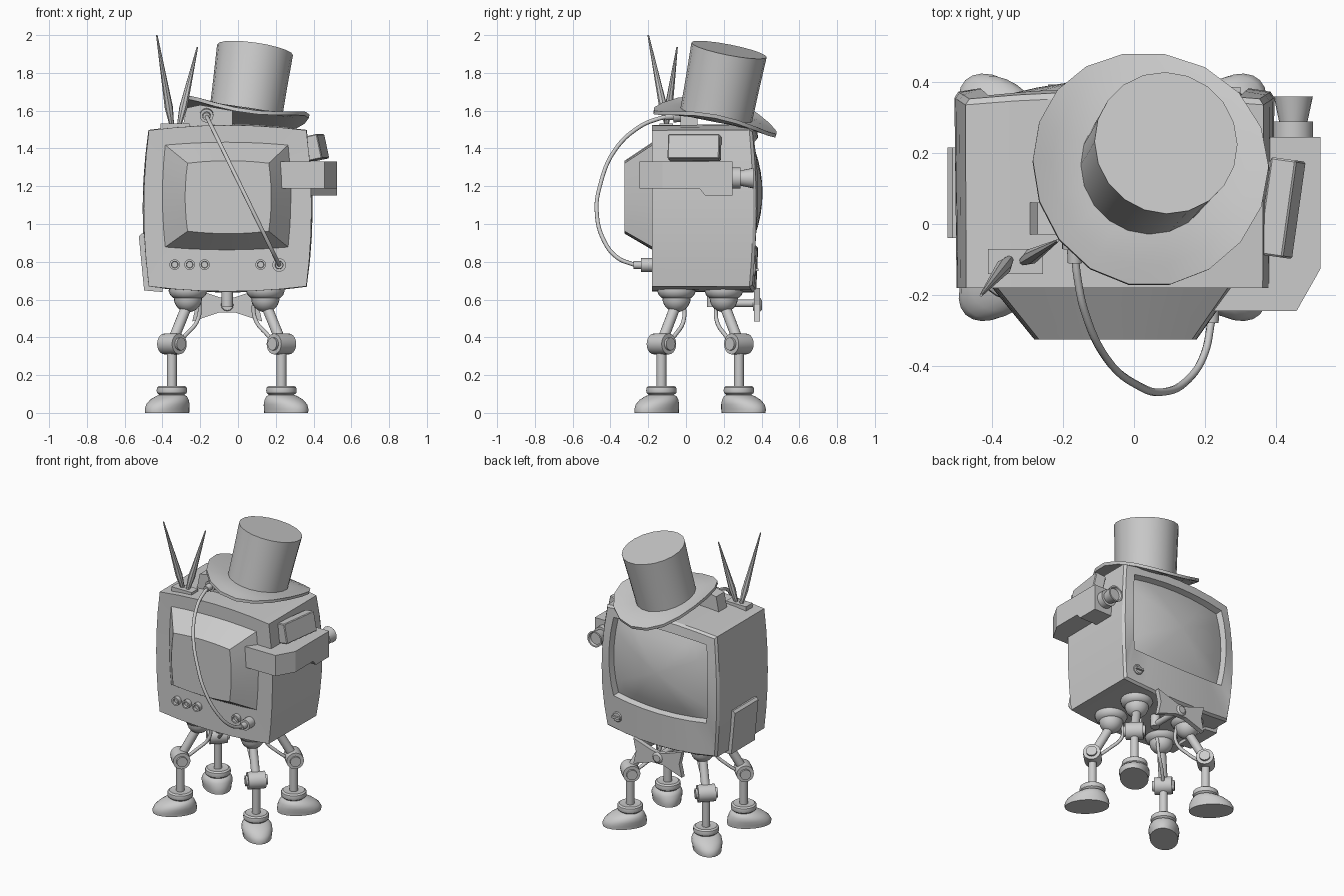
import bpy, bmesh, math
from mathutils import Vector, Matrix

if "Cube" in bpy.data.objects:
    bpy.data.objects.remove(bpy.data.objects["Cube"])

grey = bpy.data.materials.new("plain_grey")
grey.diffuse_color = (0.6, 0.6, 0.6, 1)
grey.use_nodes = True
grey.node_tree.nodes["Principled BSDF"].inputs["Base Color"].default_value = grey.diffuse_color


def finish(name, bm, smooth=35, mat=Matrix()):
    bm.transform(mat)
    bmesh.ops.recalc_face_normals(bm, faces=bm.faces)
    me = bpy.data.meshes.new(name)
    bm.to_mesh(me)
    bm.free()
    me.materials.append(grey)
    ob = bpy.data.objects.new(name, me)
    bpy.context.collection.objects.link(ob)
    bpy.context.view_layer.objects.active = ob
    ob.select_set(True)
    if smooth:
        bpy.ops.object.shade_smooth_by_angle(angle=math.radians(smooth))
    ob.select_set(False)
    return ob


def loft(name, rings, smooth=35, mat=Matrix(), cap=True):
    """Skin a list of rings that share one point count."""
    bm = bmesh.new()
    vs = [[bm.verts.new(p) for p in r] for r in rings]
    n = len(rings[0])
    for a, b in zip(vs, vs[1:]):
        for i in range(n):
            j = (i + 1) % n
            bm.faces.new((a[i], a[j], b[j], b[i]))
    if cap:
        bm.faces.new(vs[0])
        bm.faces.new(vs[-1])
    return finish(name, bm, smooth, mat)


def circle(r, z, n, sx=1, sy=1, dx=0):
    return [Vector((dx + r * sx * math.cos(t), r * sy * math.sin(t), z))
            for t in (2 * math.pi * i / n for i in range(n))]


def lathe(name, profile, mat=Matrix(), n=20, smooth=35):
    return loft(name, [circle(max(r, 0.002), z, n) for r, z in profile], smooth, mat)


def aim(a, b):
    """Matrix placing local +z along a -> b, origin at a."""
    a, b = Vector(a), Vector(b)
    return Matrix.Translation(a) @ (b - a).to_track_quat('Z', 'Y').to_matrix().to_4x4()


def rod(name, a, b, r0, r1=None, n=16):
    h = (Vector(b) - Vector(a)).length
    return lathe(name, [(r0, 0), (r0 if r1 is None else r1, h)], aim(a, b), n)


def prism(name, pts, d, mat=Matrix(), smooth=0):
    return loft(name, [[Vector((x, y, 0)) for x, y in pts],
                       [Vector((x, y, d)) for x, y in pts]], smooth, mat)


def box(name, lo, hi, mat=Matrix(), bevel=0):
    pts = [(lo[0], lo[1]), (hi[0], lo[1]), (hi[0], hi[1]), (lo[0], hi[1])]
    ob = prism(name, pts, hi[2] - lo[2], mat @ Matrix.Translation((0, 0, lo[2])))
    if bevel:
        m = ob.modifiers.new("edge", 'BEVEL')
        m.width, m.segments = bevel, 1
    return ob


def tube(name, pts, r):
    cu = bpy.data.curves.new(name, 'CURVE')
    cu.dimensions, cu.bevel_depth, cu.bevel_resolution, cu.resolution_u = '3D', r, 2, 6
    sp = cu.splines.new('BEZIER')
    sp.bezier_points.add(len(pts) - 1)
    for bp, p in zip(sp.bezier_points, pts):
        bp.co = p
        bp.handle_left_type = bp.handle_right_type = 'AUTO'
    cu.materials.append(grey)
    ob = bpy.data.objects.new(name, cu)
    bpy.context.collection.objects.link(ob)
    bpy.context.view_layer.objects.active = ob
    ob.select_set(True)
    bpy.ops.object.convert(target='MESH')
    bpy.context.object.select_set(False)


# Cabinet: barrel-sided outlines lofted from the rear hood through to the screen
def barrel(cx, cz, hw, hh, bulge, y, ybulge=0, n=6):
    pts = []
    for s in range(4):
        for i in range(n):
            t = -1 + 2 * i / n
            k = 1 - t * t
            u, v = [(t, -1), (1, t), (-t, 1), (-1, -t)][s]
            x = u * (hw + (bulge * k if s % 2 else 0))
            z = v * (hh + (0 if s % 2 else bulge * k))
            pts.append(Vector((cx + x, y + ybulge * k, cz + z)))
    return pts


CX = -0.055
shell = [barrel(-0.052, 1.142, 0.215, 0.18, 0.013, -0.325),
         barrel(-0.06, 1.148, 0.325, 0.27, 0.015, -0.178),
         barrel(CX, 1.083, 0.417, 0.413, 0.027, -0.18),
         barrel(CX, 1.083, 0.419, 0.415, 0.031, 0.335, 0.02),
         barrel(CX, 1.083, 0.408, 0.404, 0.031, 0.352, 0.02),
         barrel(CX, 1.165, 0.355, 0.27, 0.022, 0.362, 0.02),
         barrel(CX, 1.165, 0.343, 0.258, 0.022, 0.325, 0.02)]
for k in (0.8, 0.6, 0.4, 0.2, 0.05):
    shell.append(barrel(CX, 1.165, 0.343 * k, 0.258 * k, 0.022 * k,
                        0.325 + 0.08 * (1 - k * k), 0.02 * k * k))
loft("cabinet", shell, 25)

# Rear sockets and the large cable plug
for i, x in enumerate((-0.335, -0.256, -0.177, 0.12)):
    lathe(f"rear_socket_{i}", [(0.028, 0), (0.028, 0.03), (0.018, 0.03), (0.016, 0.015)],
          aim((x, -0.178, 0.785), (x, -1, 0.785)))
lathe("cable_plug", [(0.036, 0), (0.036, 0.06), (0.022, 0.06), (0.02, 0.1)],
      aim((0.218, -0.178, 0.783), (0.218, -1, 0.783)))

# Front tuning knob with a grip bar
lathe("tuning_knob", [(0.034, 0), (0.034, 0.02), (0.028, 0.026)],
      aim((0.27, 0.345, 0.757), (0.27, 1, 0.757)))
box("knob_grip", (-0.03, -0.007, 0), (0.03, 0.007, 0.04),
    aim((0.27, 0.345, 0.757), (0.27, 1, 0.757)))

# Looping cable from the hat bracket to the plug
loop = [(-0.09, 1.57), (-0.15, 1.556), (-0.245, 1.515), (-0.377, 1.39), (-0.456, 1.20),
        (-0.473, 1.07), (-0.435, 0.913), (-0.36, 0.82), (-0.27, 0.783)]
tube("cable", [(-0.166 + (1.57 - z) * 0.488, y, z) for y, z in loop], 0.011)
lathe("cable_socket", [(0.036, 0), (0.036, 0.05), (0.022, 0.05), (0.02, 0.09)],
      aim((-0.166, -0.02, 1.578), (-0.168, -0.3, 1.55)))
prism("hat_bracket", [(-0.295, 1.50), (-0.03, 1.50), (-0.03, 1.60), (-0.2, 1.63), (-0.272, 1.615)],
      0.09, Matrix(((1, 0, 0, 0), (0, 0, 1, -0.03), (0, 1, 0, 0), (0, 0, 0, 1))))

# Antennae
box("antenna_base", (-0.41, -0.14, 1.48), (-0.256, -0.07, 1.533))
for name, a, b in (("antenna_left", (-0.35, -0.10, 1.52), (-0.43, -0.20, 2.0)),
                   ("antenna_right", (-0.312, -0.105, 1.52), (-0.215, -0.047, 1.937))):
    h = (Vector(b) - Vector(a)).length
    lathe(name, [(0.012, 0), (0.022, 0.1), (0.004, h)], aim(a, b), 8)

# Tilted top hat with a curled brim
hat = Matrix.Translation((0.04, 0.16, 1.575)) @ \
    Vector((0.14, 0.19, 0.97)).to_track_quat('Z', 'Y').to_matrix().to_4x4()
inv = hat.inverted()


def brim(r, z):
    out = []
    for i in range(18):
        t = 2 * math.pi * i / 18
        p = inv.to_3x3() @ Vector((math.cos(t), math.sin(t), 0))
        p.z = 0
        p = p.normalized() * r
        p.z = z + 0.04 * math.cos(2 * t) * (max(r - 0.17, 0) / 0.16) ** 1.5
        out.append(p)
    return out


loft("hat_brim", [brim(r, z) for r, z in ((0.15, -0.012), (0.22, -0.012), (0.28, -0.012), (0.333, -0.01),
                                          (0.335, 0.01), (0.28, 0.008), (0.22, 0.008), (0.15, 0.008))], 30, hat)
lathe("hat_crown", [(0.193, 0), (0.197, 0.18), (0.203, 0.357)], hat, 20)

# Side camera arm wrapping the rear corner, with its lens
prism("side_arm", [(0.225, -0.245), (0.457, -0.245), (0.525, -0.125), (0.525, 0.245), (0.36, 0.245),
                   (0.36, -0.175), (0.225, -0.175)], 0.143, Matrix.Translation((0, 0, 1.187)))
prism("arm_step", [(0.07, 1.19), (0.1, 1.152), (0.245, 1.152), (0.245, 1.19)], 0.155,
      Matrix(((0, 0, 1, 0.37), (1, 0, 0, 0), (0, 1, 0, 0), (0, 0, 0, 1))))
lathe("lens", [(0.056, 0), (0.056, 0.045), (0.04, 0.045), (0.055, 0.115), (0.045, 0.115), (0.04, 0.1)],
      aim((0.448, 0.243, 1.243), (0.448, 1, 1.243)))
box("side_box", (-0.037, -0.138, -0.066), (0.037, 0.138, 0.066),
    Matrix.Translation((0.415, 0.045, 1.405)) @ Matrix.Rotation(math.radians(-8), 4, 'Z')
    @ Matrix.Rotation(math.radians(-12), 4, 'Y'), 0.005)

# Sloped panel on the other side
prism("side_panel", [(-0.40, 0.64), (-0.497, 0.648), (-0.525, 0.935), (-0.51, 0.95), (-0.40, 0.95)],
      0.255, Matrix(((1, 0, 0, 0), (0, 0, 1, -0.04), (0, 1, 0, 0), (0, 0, 0, 1))))

# Bow tie on its stem
bow = [(0, 0.035), (0.04, 0.04), (0.185, 0.088), (0.165, 0), (0.185, -0.088), (0.04, -0.04)]
bow += [(-x, z) for x, z in ((0.04, -0.04), (0.185, -0.088), (0.165, 0), (0.185, 0.088), (0.04, 0.04))]
bow_at = Matrix(((1, 0, 0, -0.057), (0, 0, 1, 0.36), (0, 1, 0, 0.572), (0, 0, 0, 1)))
prism("bow_tie", bow, 0.032, bow_at)
lathe("bow_knot", [(0.03, -0.005), (0.04, 0.01), (0.04, 0.03), (0.025, 0.042)], bow_at, 12)
rod("bow_stem", (-0.057, 0.12, 0.58), (-0.057, 0.36, 0.58), 0.02)
rod("stem_post", (-0.057, 0.14, 0.56), (-0.057, 0.14, 0.68), 0.03)

# Four legs, toes pointing diagonally outward
boot = [(0.139, 0, 0.035), (0.141, 0.02, 0.035), (0.132, 0.045, 0.03), (0.11, 0.07, 0.018),
        (0.085, 0.088, 0.004), (0.06, 0.098, 0)]
for sx in (-1, 1):
    for sy in (-1, 1):
        tag = ("left" if sx < 0 else "right") + ("_rear" if sy < 0 else "_front")
        ang = math.atan2(sy, sx)
        base = Matrix.Translation((-0.06 + sx * 0.29, 0.075 + sy * 0.205, 0)) @ Matrix.Rotation(ang, 4, 'Z')
        hip = Vector((-0.06 + sx * 0.205, 0.075 + sy * 0.125, 0))
        ball = [(0.075 * math.cos(a), 0.608 - 0.075 * math.sin(a)) for a in
                (math.pi / 2 * i / 6 for i in range(7))]
        lathe(f"hip_{tag}", [(0.1, 0.68), (0.102, 0.645), (0.095, 0.625), (0.08, 0.61)] + ball,
              Matrix.Translation(hip))
        rod(f"thigh_{tag}", hip + Vector((0, 0, 0.58)), base @ Vector((0, 0, 0.37)), 0.028)
        lathe(f"knee_{tag}", [(0.034, -0.07), (0.034, -0.056), (0.055, -0.056), (0.057, 0),
                              (0.055, 0.056), (0.034, 0.056), (0.034, 0.07)],
              base @ Matrix.Translation((0, 0, 0.365)) @ Matrix.Rotation(math.pi / 2, 4, 'X'))
        rod(f"shin_{tag}", base @ Vector((0, 0, 0.09)), base @ Vector((0, 0, 0.36)), 0.026)
        lathe(f"ankle_ring_{tag}", [(0.06, 0.085), (0.07, 0.098), (0.079, 0.105), (0.082, 0.118),
                                    (0.079, 0.135), (0.068, 0.143), (0.045, 0.14)], base)
        loft(f"boot_{tag}", [circle(r, z, 24, 1, 0.64 + 0.36 * max(0, (z - 0.02) / 0.078) ** 1.2, dx)
                             for r, z, dx in boot], 50, base)
        tube(f"hose_{tag}", [hip + Vector((-sx * 0.06, -sy * 0.03, 0.62)),
                             hip + Vector((sx * 0.015 - sx * 0.07, -sy * 0.04, 0.5)),
                             base @ Vector((-0.1, 0, 0.41)), base @ Vector((-0.03, 0, 0.36))], 0.011)
